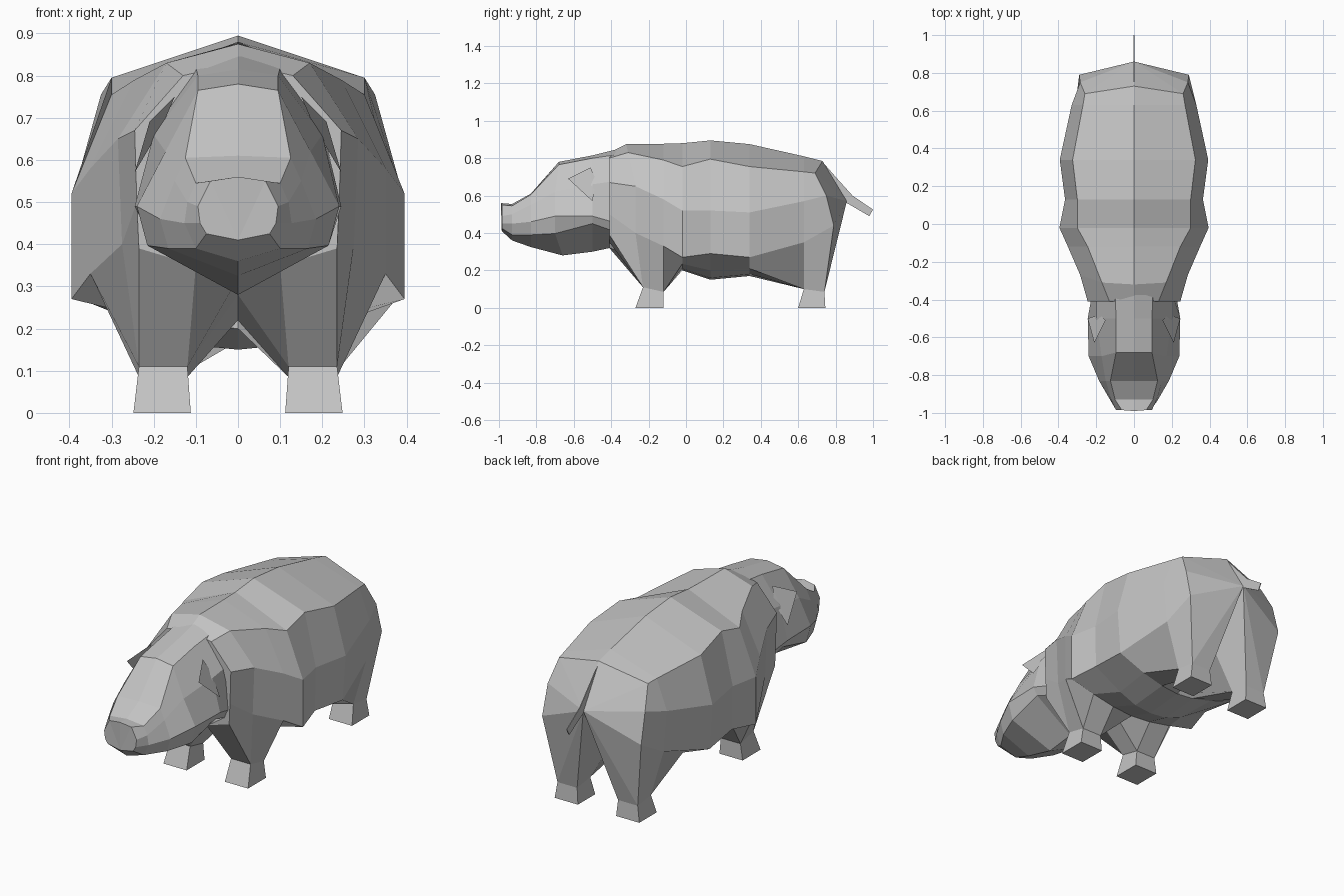
import bpy
import bmesh

if "Cube" in bpy.data.objects:
    bpy.data.objects.remove(bpy.data.objects["Cube"], do_unlink=True)

# One hide colour for the whole animal
hide = bpy.data.materials.new("grey_hide")
hide.use_nodes = True
grey = (0.55, 0.55, 0.55, 1)
hide.diffuse_color = grey
hide.node_tree.nodes["Principled BSDF"].inputs["Base Color"].default_value = grey


def make_object(name, bm, mirrored=False):
    """Turn a bmesh into a flat-shaded object, optionally mirrored across x."""
    bmesh.ops.recalc_face_normals(bm, faces=bm.faces[:])
    mesh = bpy.data.meshes.new(name)
    bm.to_mesh(mesh)
    bm.free()
    mesh.materials.append(hide)
    obj = bpy.data.objects.new(name, mesh)
    bpy.context.collection.objects.link(obj)
    if mirrored:
        obj.modifiers.new("Mirror", 'MIRROR')
    return obj


def loft(name, sections):
    """Skin half-profiles of (x, z, optional y shift), from top centre to bottom centre."""
    bm = bmesh.new()
    rings = []
    for y, profile in sections:
        half = [(p[0], y + (p[2] if len(p) > 2 else 0), p[1]) for p in profile]
        other = [(-x, v, z) for x, v, z in half[-2:0:-1]]
        rings.append([bm.verts.new(co) for co in half + other])
    count = len(rings[0])
    for a, b in zip(rings, rings[1:]):
        for i in range(count):
            j = (i + 1) % count
            bm.faces.new((a[i], a[j], b[j], b[i]))
    # Close each end with a fan from the lower centre point
    centre = count // 2
    for ring in (rings[0], rings[-1]):
        for k in range(1, count - 1):
            i, j = (centre + k) % count, (centre + k + 1) % count
            bm.faces.new((ring[centre], ring[i], ring[j]))
    return make_object(name, bm)


def foot(name, bottom, top, heights):
    """Tapered block; bottom and top are (front y, back y)."""
    bm = bmesh.new()
    bmesh.ops.create_cube(bm, size=2)
    for v in bm.verts:
        upper, back, outer = v.co.z > 0, v.co.y > 0, v.co.x > 0
        v.co.y = (top if upper else bottom)[back]
        v.co.z = heights[back] if upper else 0
        if upper:
            v.co.x = 0.235 if outer else 0.12
        else:
            v.co.x = 0.248 if outer else 0.112
    return make_object(name, bm, mirrored=True)


# Body: neck, chest, shoulders, belly, haunches and rump
loft("body", [
    (-.41, [(0, .83), (.13, .8), (.245, .67), (.24, .5), (.235, .39), (.1, .35), (0, .32)]),
    (-.27, [(0, .875, -.05), (.17, .83, -.04), (.285, .65), (.275, .4),
            (.235, .11, .04), (.12, .11, .04), (0, .28)]),
    (-.12, [(0, .877), (.245, .79), (.35, .58), (.35, .33), (.235, .085), (.12, .085), (0, .22)]),
    (-.02, [(0, .88), (.3, .755), (.395, .52), (.395, .27), (.25, .235), (.12, .21), (0, .2)]),
    (.13, [(0, .895), (.3, .795), (.365, .52), (.36, .29), (.2, .2), (.1, .16), (0, .15)]),
    (.34, [(0, .875), (.325, .755), (.393, .51), (.375, .27), (.22, .21), (.1, .18), (0, .17)]),
    (.63, [(0, .81), (.27, .727), (.33, .57), (.31, .35), (.235, .1), (.12, .1), (0, .3)]),
    (.74, [(0, .785, -.01), (.26, .72, -.05), (.285, .6, .01), (.29, .44, .05),
           (.235, .085), (.12, .085), (0, .57, .12)]),
])

# Head: skull, cheeks, jaw, muzzle and nose
loft("head", [
    (-.36, [(0, .85), (.1, .82), (.2, .68), (.22, .45), (.2, .4), (0, .33)]),
    (-.5, [(0, .815), (.095, .8), (.2, .66), (.245, .49), (.22, .45), (0, .3)]),
    (-.7, [(0, .78, .02), (.095, .765, .02), (.172, .62), (.24, .49), (.215, .397), (0, .28, .04)]),
    (-.83, [(0, .61), (.125, .605), (.15, .55), (.185, .46), (.165, .39), (0, .325)]),
    (-.93, [(0, .555), (.1, .545), (.12, .5), (.127, .45), (.1, .39), (0, .36)]),
    (-.985, [(0, .56, -.005), (.065, .55), (.095, .49), (.09, .45), (.075, .425), (0, .41)]),
])

# Feet
foot("front_feet", (-.27, -.12), (-.23, -.12), (.11, .085))
foot("rear_feet", (.6, .745), (.63, .74), (.1, .085))

# Ears: small pointed wedges
bm = bmesh.new()
tip, fore, low, root = [bm.verts.new(co) for co in
                        ((.15, -.51, .75), (.21, -.63, .69), (.245, -.5, .57), (.18, -.48, .68))]
for corners in ((tip, fore, low), (tip, low, root), (tip, root, fore), (fore, root, low)):
    bm.faces.new(corners)
make_object("ears", bm, mirrored=True)

# Tail: thin upright blade
bm = bmesh.new()
outline = [(.73, .78), (.8, .7), (.89, .6), (1, .525), (.98, .49), (.86, .56), (.78, .64)]
bm.faces.new([bm.verts.new((0, y, z)) for y, z in outline])
tail = make_object("tail", bm)
thickness = tail.modifiers.new("Thickness", 'SOLIDIFY')
thickness.thickness = 0.004
thickness.offset = 0
